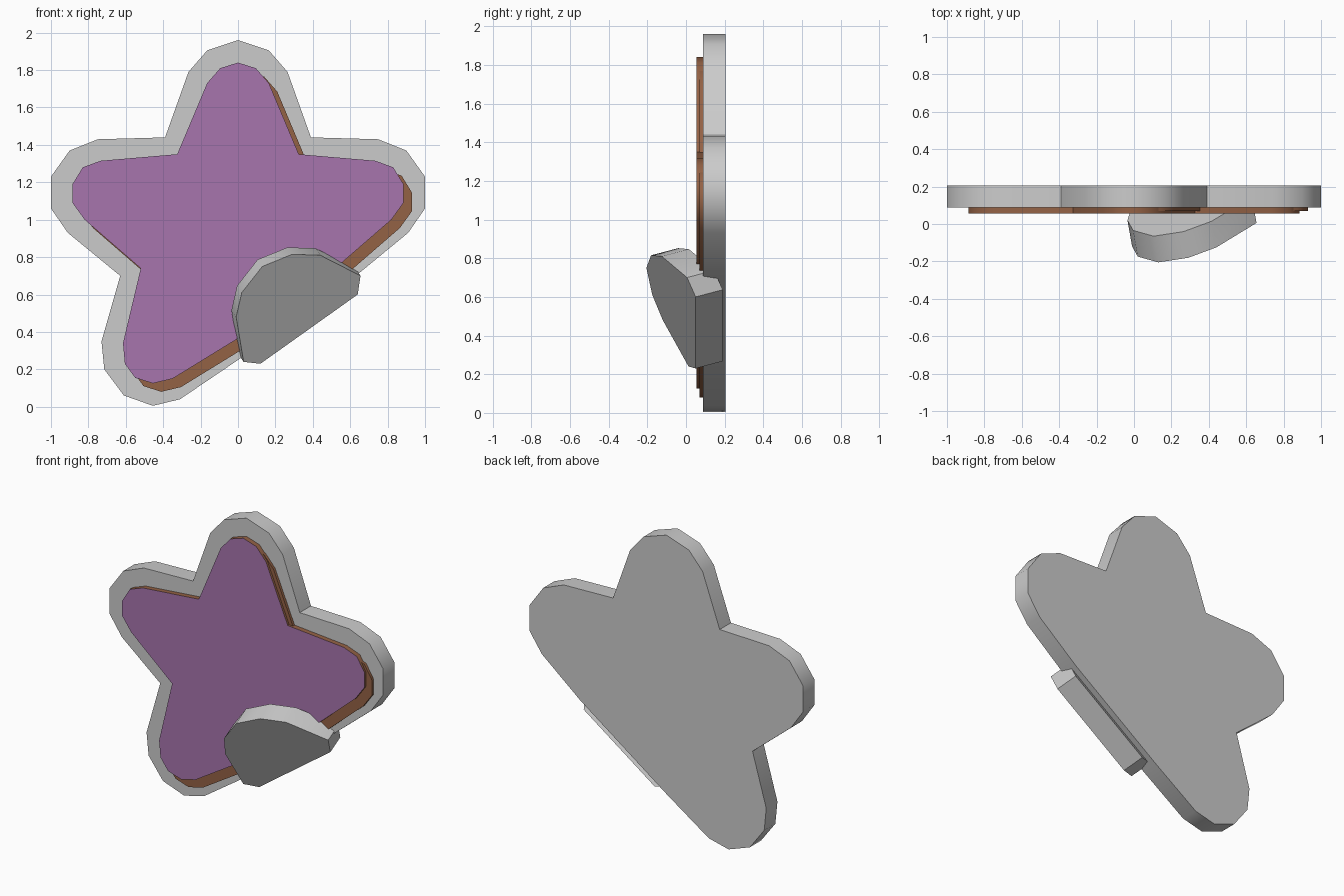
import bpy
import bmesh
import math
from mathutils import Vector

if "Cube" in bpy.data.objects:
    bpy.data.objects.remove(bpy.data.objects["Cube"])


def material(name, rgb):
    m = bpy.data.materials.new(name)
    m.diffuse_color = (*rgb, 1.0)
    m.use_nodes = True
    m.node_tree.nodes["Principled BSDF"].inputs["Base Color"].default_value = m.diffuse_color
    return m


GREY = material("stone grey", (0.60, 0.60, 0.60))
PURPLE = material("purple", (0.386, 0.178, 0.418))
BROWN = material("brown", (0.296, 0.122, 0.060))


def star_outline(half, lower_arm):
    """Mirror the upper half outline and close it with the lower left arm."""
    right = half[::-1]
    left = [(-x, z) for x, z in half[1:]]
    return right + left + lower_arm


def prism(name, front, extrude, mats, front_mat=0, smooth=40):
    """Extrude a front polygon of 3D points along a vector."""
    bm = bmesh.new()
    off = Vector(extrude)
    a = [bm.verts.new(p) for p in front]
    b = [bm.verts.new(Vector(p) + off) for p in front]
    cap = bm.faces.new(a)
    bm.faces.new(b[::-1])
    n = len(a)
    for i in range(n):
        j = (i + 1) % n
        bm.faces.new((a[j], a[i], b[i], b[j]))
    bmesh.ops.recalc_face_normals(bm, faces=bm.faces[:])
    cap.material_index = front_mat
    me = bpy.data.meshes.new(name)
    bm.to_mesh(me)
    bm.free()
    for m in mats:
        me.materials.append(m)
    ob = bpy.data.objects.new(name, me)
    bpy.context.collection.objects.link(ob)
    bpy.ops.object.select_all(action='DESELECT')
    ob.select_set(True)
    bpy.context.view_layer.objects.active = ob
    bpy.ops.object.shade_smooth_by_angle(angle=math.radians(smooth))
    return ob


def flat(points, y, dx=0.0, dz=0.0):
    return [(x + dx, y, z + dz) for x, z in points]


# Star backing plate with its lower right arm broken off
plate = star_outline(
    [(0, 1.96), (0.165, 1.905), (0.265, 1.79), (0.39, 1.44), (0.75, 1.43),
     (0.90, 1.37), (1.0, 1.23), (1.0, 1.06), (0.91, 0.93), (0.63, 0.70)],
    [(-0.73, 0.35), (-0.715, 0.20), (-0.61, 0.06), (-0.455, 0.005),
     (-0.31, 0.04), (0.0, 0.25)])
prism("star_plate", flat(plate, 0.088), (0, 0.117, 0), [GREY])

# Inset star panel: purple front with brown edges
panel = star_outline(
    [(0, 1.84), (0.095, 1.81), (0.165, 1.73), (0.325, 1.35), (0.735, 1.315),
     (0.83, 1.28), (0.885, 1.19), (0.885, 1.09), (0.82, 1.0), (0.52, 0.74)],
    [(-0.615, 0.34), (-0.605, 0.23), (-0.55, 0.155), (-0.455, 0.125),
     (-0.35, 0.15), (0.0, 0.365)])
prism("star_panel", flat(panel, 0.055), (0, 0.034, 0), [BROWN, PURPLE], 1)

# Brown layer behind the panel, shifted down and right
prism("star_underlay", flat(panel, 0.070, 0.045, -0.045), (0, 0.019, 0), [BROWN])

# Broken arm folded forward about the fracture line
arm = [(0.12, 0.23), (0.64, 0.60), (0.655, 0.70), (0.44, 0.81), (0.29, 0.815),
       (0.13, 0.75), (0.02, 0.61), (-0.01, 0.48), (0.03, 0.24)]
hinge = Vector((0.12, 0.23))
across = Vector((-0.58, 0.815))
tilted = [(x, 0.05 - 0.61 * (Vector((x, z)) - hinge).dot(across), z) for x, z in arm]
prism("broken_arm", tilted, (-0.025, 0.14, 0.037), [GREY])
